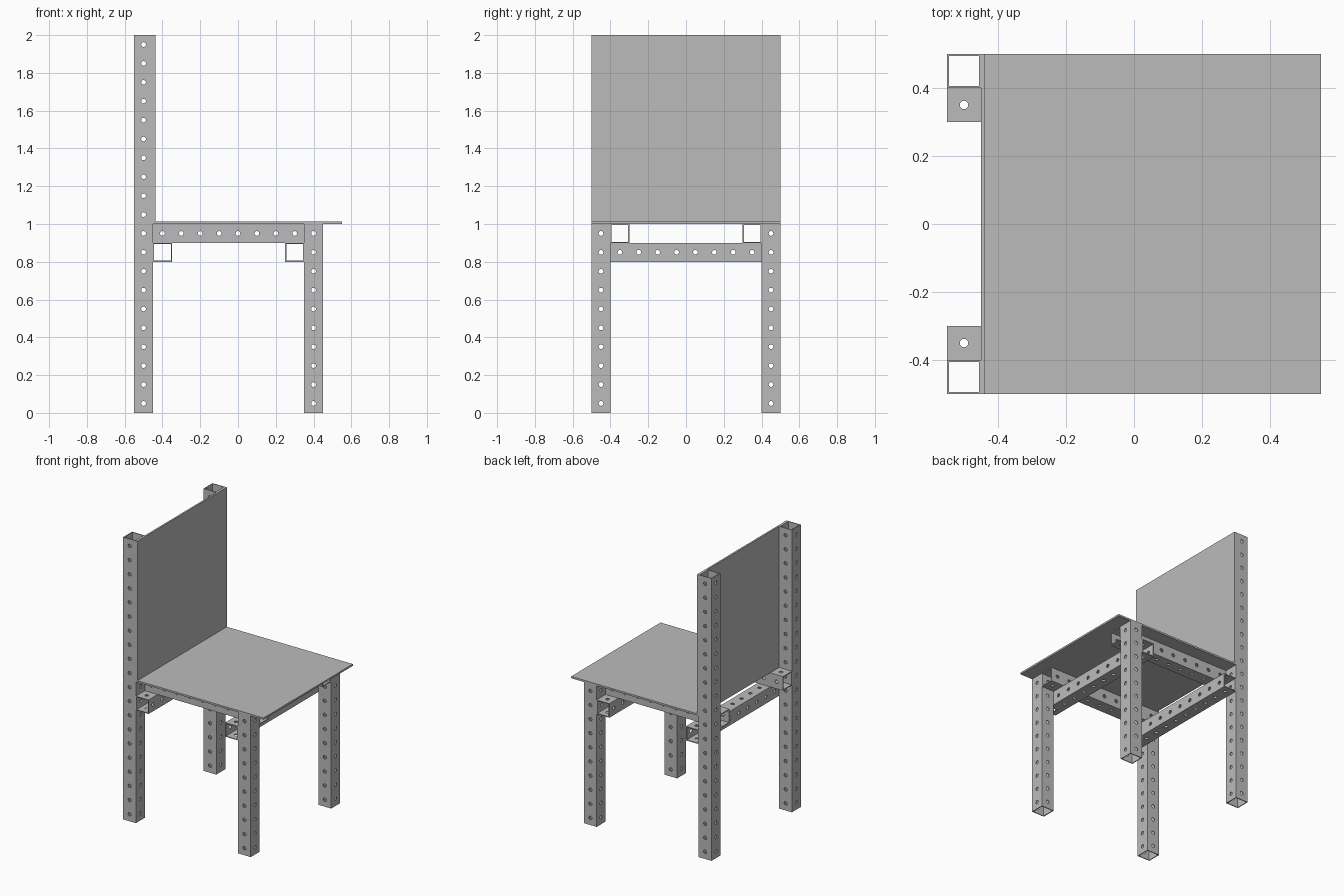
import bpy, bmesh
from math import cos, sin, tau
from mathutils import Matrix, Vector

cube = bpy.data.objects.get("Cube")
if cube:
    bpy.data.objects.remove(cube, do_unlink=True)

CELL = 0.1      # tube width and hole spacing
HALF = CELL / 2
WALL = 0.006
HOLE = 0.0125
SIDES = 16
BOARD = 0.0125  # board thickness

steel = bpy.data.materials.new("grey_steel")
steel.use_nodes = True
grey = (0.5, 0.5, 0.5, 1)
steel.diffuse_color = grey
steel.node_tree.nodes["Principled BSDF"].inputs["Base Color"].default_value = grey


def finish(name, bm):
    bmesh.ops.remove_doubles(bm, verts=bm.verts, dist=1e-5)
    bmesh.ops.recalc_face_normals(bm, faces=bm.faces)
    mesh = bpy.data.meshes.new(name)
    bm.to_mesh(mesh)
    bm.free()
    mesh.materials.append(steel)
    obj = bpy.data.objects.new(name, mesh)
    bpy.context.collection.objects.link(obj)
    return obj


def tube(name, axis, start, cells):
    """Hollow square tube with a hole through each side of every cell.
    start is the centre of the first end."""
    bm = bmesh.new()
    for side in range(4):
        turn = Matrix.Rotation(side * tau / 4, 3, "Z")
        for k in range(cells):
            mid = (k + 0.5) * CELL

            def ring(depth, width, radius=None):
                # A circle, or the same points pushed out to the cell border
                verts = []
                for i in range(SIDES):
                    c, s = cos(i * tau / SIDES), sin(i * tau / SIDES)
                    r = radius or 1 / max(abs(c), abs(s))
                    a, b = (r, r) if radius else (r * width, r * HALF)
                    p = turn @ Vector((depth, c * a, mid + s * b))
                    if axis == "x":
                        p = Vector((p.z, p.x, p.y))
                    elif axis == "y":
                        p = Vector((p.y, p.z, p.x))
                    verts.append(bm.verts.new(p + Vector(start)))
                return verts

            inner = HALF - WALL
            out_edge, out_hole = ring(HALF, HALF), ring(HALF, HALF, HOLE)
            in_edge, in_hole = ring(inner, inner), ring(inner, inner, HOLE)
            for i in range(SIDES):
                j = (i + 1) % SIDES
                strips = [(out_edge, out_hole), (out_hole, in_hole), (in_hole, in_edge)]
                # Rim of the open ends
                s = sin((i + 0.5) * tau / SIDES)
                at_end = (k == 0 and s < -0.71) or (k == cells - 1 and s > 0.71)
                if at_end:
                    strips.append((in_edge, out_edge))
                for a, b in strips:
                    bm.faces.new((a[i], a[j], b[j], b[i]))
    return finish(name, bm)


def board(name, low, high):
    bm = bmesh.new()
    bmesh.ops.create_cube(bm, size=1)
    low, high = Vector(low), Vector(high)
    bmesh.ops.scale(bm, vec=high - low, verts=bm.verts)
    bmesh.ops.translate(bm, vec=(low + high) / 2, verts=bm.verts)
    return finish(name, bm)


# Posts, legs and side rails, mirrored across the chair
for label, s in (("near", -1), ("far", 1)):
    tube(label + "_back_post", "z", (-0.5, s * 0.45, 0), 20)
    tube(label + "_front_leg", "z", (0.4, s * 0.45, 0), 10)
    tube(label + "_side_rail", "x", (-0.55, s * 0.35, 0.95), 10)

# Cross rails below the side rails
tube("back_cross_rail", "y", (-0.4, -0.5, 0.85), 10)
tube("front_cross_rail", "y", (0.3, -0.5, 0.85), 10)

# Seat and backrest boards
board("seat", (-0.45, -0.5, 1), (0.55, 0.5, 1 + BOARD))
board("backrest", (-0.45, -0.5, 1 + BOARD), (-0.45 + BOARD, 0.5, 2))
